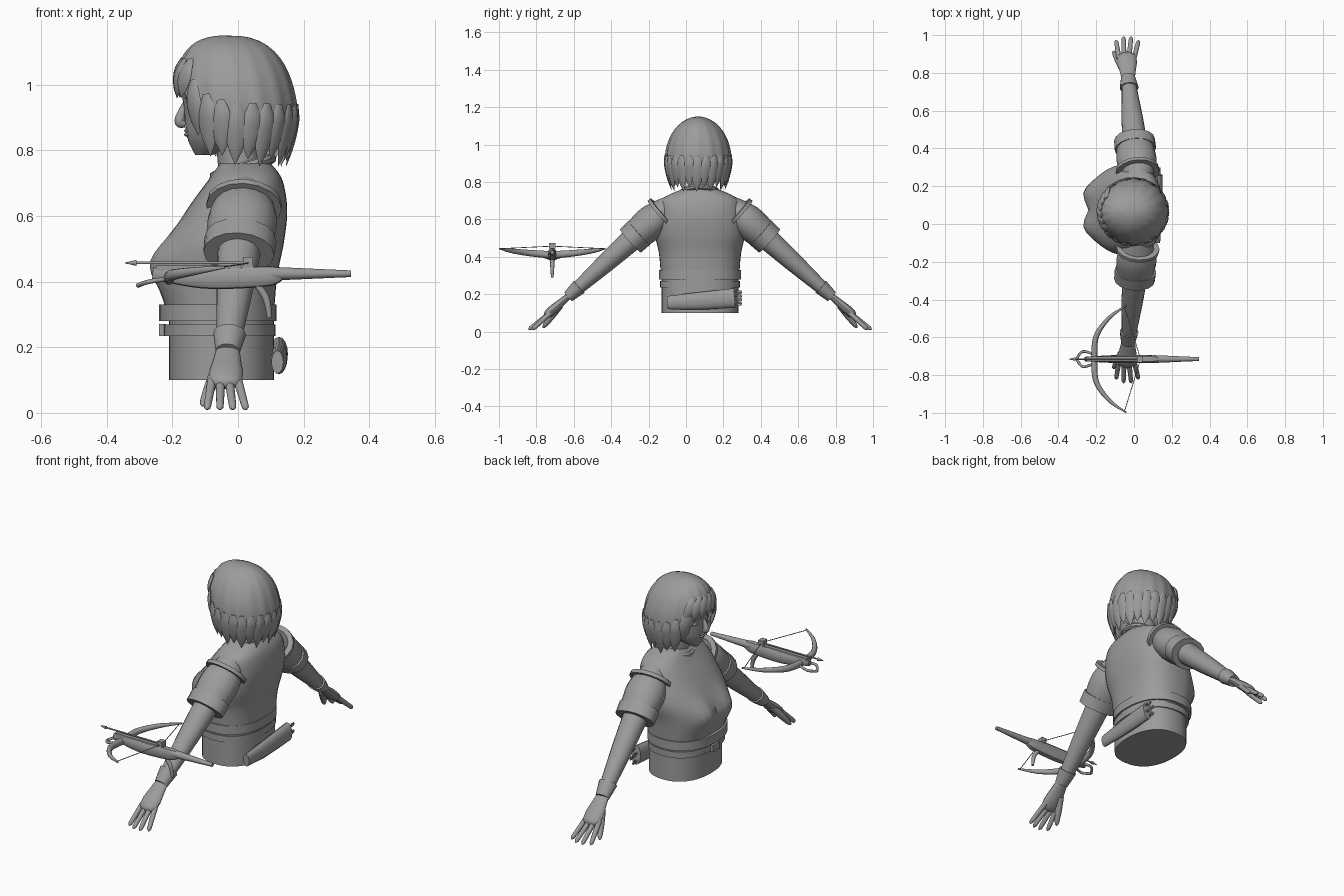
import bpy, bmesh, math
from mathutils import Vector

if "Cube" in bpy.data.objects:
    bpy.data.objects.remove(bpy.data.objects["Cube"], do_unlink=True)

BODY_Y = .075       # body centre line
BOW_Y = -.715       # crossbow centre line
X, Y, Z = Vector((1, 0, 0)), Vector((0, 1, 0)), Vector((0, 0, 1))
SHOULDER, WRIST = Vector((.02, .2, .64)), Vector((-.03, .69, .2))
KNUCKLES = Vector((-.04, .83, .08))

grey = bpy.data.materials.new("clay grey")
grey.use_nodes = True
tone = (*[.33] * 3, 1)
grey.diffuse_color = tone
grey.node_tree.nodes["Principled BSDF"].inputs["Base Color"].default_value = tone


def finish(obj, name, angle=40):
    obj.name = obj.data.name = name
    obj.data.materials.append(grey)
    bpy.ops.object.select_all(action="DESELECT")
    obj.select_set(True)
    bpy.context.view_layer.objects.active = obj
    bpy.ops.object.shade_smooth_by_angle(angle=math.radians(angle))
    return obj


def skin(name, rings, open_end=False):
    """Bridge a list of equal closed rings into one mesh."""
    bm = bmesh.new()
    loops = [[bm.verts.new(point) for point in ring] for ring in rings]
    for low, high in zip(loops, loops[1:]):
        for i in range(len(low)):
            bm.faces.new((low[i - 1], low[i], high[i], high[i - 1]))
    bm.faces.new(loops[0])
    if not open_end:
        bm.faces.new(loops[-1])
    bmesh.ops.recalc_face_normals(bm, faces=bm.faces)
    mesh = bpy.data.meshes.new(name)
    bm.to_mesh(mesh)
    bm.free()
    obj = bpy.data.objects.new(name, mesh)
    bpy.context.collection.objects.link(obj)
    return finish(obj, name)


def sample(keys, t):
    """Smooth curve through the keys, t running from start to end."""
    last = len(keys) - 1
    k = min(int(t * last), last - 1)
    f = t * last - k
    a, b, c, d = (Vector(keys[min(max(k + j, 0), last)]) for j in (-1, 0, 1, 2))
    return b + ((c - a) + ((2 * a - 5 * b + 4 * c - d) + (3 * (b - c) + d - a) * f) * f) * (f / 2)


def outline(segments, square):
    """Points of a unit circle, squared off as the exponent rises."""
    def bend(v):
        return math.copysign(abs(v) ** (2 / square), v)
    turns = [math.tau * i / segments for i in range(segments)]
    return [(bend(math.cos(a)), bend(math.sin(a))) for a in turns]


def loft(name, keys, square=2.3, shape=None):
    """Stack of level rounded sections: height, front, back, half width."""
    rings, steps = [], 4 * len(keys)
    for step in range(steps + 1):
        z, front, back, half = sample(keys, step / steps)
        ring = [Vector(((front + back + (front - back) * c) / 2, BODY_Y + half * s, z))
                for c, s in outline(40, square)]
        rings.append([shape(p) for p in ring] if shape else ring)
    return skin(name, rings)


def tube(name, keys, side, flat=1, square=2, blunt=False, segments=16):
    """Sweep through keys of x, y, z, radius; flat scales the radius across side."""
    steps = 4 * len(keys)
    path = [sample(keys, i / steps) for i in range(steps + 1)]
    rings = []
    for i, key in enumerate(path):
        tangent = (path[min(i + 1, steps)] - path[max(i - 1, 0)]).xyz.normalized()
        along = (side - tangent * side.dot(tangent)).normalized()
        across = tangent.cross(along) * flat
        radius = key.w
        if blunt:
            radius *= math.sqrt(1 - max(0, 4.9 * (i / steps - .8)) ** 2)
        rings.append([key.xyz + (along * c + across * s) * radius
                      for c, s in outline(segments, square)])
    return skin(name, rings)


def ball(name, loc, scale):
    bpy.ops.mesh.primitive_uv_sphere_add(segments=16, ring_count=10, location=loc)
    bpy.context.object.scale = scale
    finish(bpy.context.object, name)


def box(name, loc, size):
    bpy.ops.mesh.primitive_cube_add(size=1, location=loc)
    bpy.context.object.scale = size
    finish(bpy.context.object, name)


# Torso and clothing
def bust(p):
    if p.x < 0:
        sideways, upward = (abs(p.y - BODY_Y) - .09) / .07, (p.z - .46) / .08
        p.x -= .045 * math.exp(-sideways ** 2 - upward ** 2)
    return p


def band(name, low, high, grow):
    loft(name, [(z, -.21 - 2 * grow, .11 + grow / 2, .205 + grow) for z in (low, high)])


band("waist", .1, .34, 0)
band("belt", .235, .27, .008)
band("shirt_hem", .28, .33, .015)
box("belt_buckle", (-.23, BODY_Y, .253), (.02, .06, .036))
loft("shirt", [(.31, -.22, .11, .21), (.42, -.235, .12, .22), (.52, -.21, .14, .24),
               (.62, -.155, .15, .23), (.71, -.09, .135, .2), (.76, -.055, .1, .1)], 2.5, bust)
bpy.ops.mesh.primitive_torus_add(major_segments=32, minor_segments=8, major_radius=.09, minor_radius=.016,
                                 location=(.015, BODY_Y, .748), rotation=(0, -.3, 0))
finish(bpy.context.object, "collar")
tube("neck", [(.015, BODY_Y, .7, .075), (0, BODY_Y, .78, .063), (-.01, BODY_Y, .9, .066)], Y)

# Head and face
loft("head", [(.785, -.13, -.08, .02), (.84, -.155, .05, .085), (.93, -.165, .12, .115),
              (1.02, -.17, .13, .125), (1.1, -.1, .08, .07)], 2)
tube("nose", [(-.157, BODY_Y, .95, .008), (-.178, BODY_Y, .89, .016), (-.16, BODY_Y, .88, .01)], Y)
for z in (.848, .86):
    ball("lip", (-.153, BODY_Y, z), (.011, .028, .007))
for s in (-1, 1):
    ball("eye", (-.143, BODY_Y + s * .047, .93), (.012, .022, .011))
    ball("eyebrow", (-.146, BODY_Y + s * .05, .96), (.016, .03, .005))
    ball("ear", (0, BODY_Y + s * .118, .92), (.025, .012, .035))


# Hair: a domed cap whose hem rises over the face
def hair_point(angle, z, out=0):
    u = (z - .92) / .23
    if u > 0:
        depth, width = ((1 - u ** e) ** (1 / e) for e in (2.6, 2))
    else:
        depth = width = 1 + u / 5
    return Vector((-.03 * max(u, 0) - (.18 * depth + out) * math.cos(angle),
                   BODY_Y - .01 + (.175 * width + out) * math.sin(angle), z))


def hem_height(angle):
    turn = abs(math.remainder(angle, math.tau)) / math.pi
    return .8 + .2 / (1 + (turn / .22) ** 4)


columns, rows = 64, 14
rings = []
for row in range(rows + 1):
    f = max(row, .3) / rows
    ring = []
    for i in range(columns):
        angle = math.tau * i / columns
        hem = hem_height(angle) + .015 * abs(i % 4 - 2)
        ring.append(hair_point(angle, 1.15 - (1.15 - hem) * f ** 1.5, .004 * f * math.cos(16 * angle)))
    rings.append(ring)
cap = skin("hair_cap", rings, open_end=True)
cap.modifiers.new("thickness", "SOLIDIFY").thickness = .01


# Pointed locks below the cap and a swept fringe
def lock(name, angle, top, length, sweep, tuck):
    keys = []
    for i in range(5):
        f = i / 4
        point = hair_point(angle + sweep * f, top - length * f, .003 - tuck * f * f)
        keys.append((*point, .1 * (f + .1) * (1 - f) + .001))
    tube(name, keys, Vector((math.sin(angle), math.cos(angle), 0)), .32, segments=8)


for i in range(19):
    angle = math.pi * (.25 + i / 12)
    lock("hair_lock", angle, hem_height(angle) + .14, .17 + .02 * (i % 2), .06, .01)
for i in range(6):
    lock("fringe_lock", i / 4 - .65, 1.08, .12, .25, 0)


# Arms, sleeves and gloves, set out from the body centre line
def limb(name, start, end, radii, flat=.85, blunt=False):
    for s, hand in ((1, "left"), (-1, "right")):
        keys = []
        for i, radius in enumerate(radii):
            p = start + (end - start) * (i / (len(radii) - 1))
            keys.append((p.x, BODY_Y + s * p.y, p.z, radius))
        tube(hand + "_" + name, keys, X, flat, blunt=blunt)


def on_arm(t):
    return SHOULDER + (WRIST - SHOULDER) * t


limb("sleeve", on_arm(-.1), on_arm(.3), (.06, .105, .095))
limb("armhole_trim", on_arm(0), on_arm(.03), (.115, .115))
limb("sleeve_cuff", on_arm(.25), on_arm(.35), (.11, .108), .78)
limb("arm", on_arm(.2), WRIST, (.07, .056, .035), .92)
limb("glove_cuff", on_arm(.91), on_arm(1.03), (.05, .037))
limb("palm", WRIST, KNUCKLES, (.034, .043, .052, .046), .48, True)
for i in range(4):
    k = i - 1.5
    limb("finger", Vector((.026 * k - .04, .8, .1)), Vector((.04 * k - .035, .92 - .01 * k * k, .01)),
         (.014, .011), 1, True)
limb("thumb", Vector((-.06, .75, .14)), Vector((-.11, .84, .02)), (.02, .018, .01), 1, True)

# Quiver on the back of the belt
tube("quiver", [(.12, -.1, .155, .035), (.125, .08, .165, .047), (.125, .26, .18, .052)], Z, .52)
for i in range(4):
    x, z = .118 + .017 * (i % 2), .15 + .02 * i
    tube("spare_bolt", [(x, .2, z, .004), (x, .3, z, .004)], X, segments=8)
    box("spare_bolt_fletching", (x, .285, z), (.004, .026, .018))


# Crossbow
def bow(name, keys, side=Z, flat=1, square=2):
    tube(name, [(x, BOW_Y + y, z, r) for x, y, z, r in keys], side, flat, square, segments=12)


bow("shoulder_rod", [(.345, 0, .424, .01), (.1, 0, .424, .021)], Y)
bow("crossbow_stock", [(.13, 0, .424, .014), (.08, 0, .416, .021), (-.1, 0, .41, .021),
                       (-.26, 0, .425, .012)], Y, 1.5, 3)
box("bolt_rail", (-.1, BOW_Y, .441), (.3, .026, .016))
box("string_latch", (.03, BOW_Y, .46), (.03, .034, .03))
bow("bolt_shaft", [(-.32, 0, .457, .004), (.04, 0, .457, .004)])
bow("bolt_head", [(-.345, 0, .457, .001), (-.31, 0, .457, .009)])
bow("trigger_lever", [(.05, 0, .4, .01), (.085, 0, .35, .011), (.096, 0, .29, .007)], Y)
for s in (-1, 1):
    bow("stirrup_half", [(-.2, s * .02, .41, .007), (-.27, s * .04, .4, .007), (-.305, 0, .388, .007)])
    bow("bow_limb", [(-.21, 0, .41, .02), (-.2, s * .12, .42, .017), (-.13, s * .22, .432, .012),
                     (-.04, s * .283, .444, .004)], flat=.85)
    bow("bowstring", [(-.05, s * .275, .444, .002), (.035, 0, .457, .002)])
